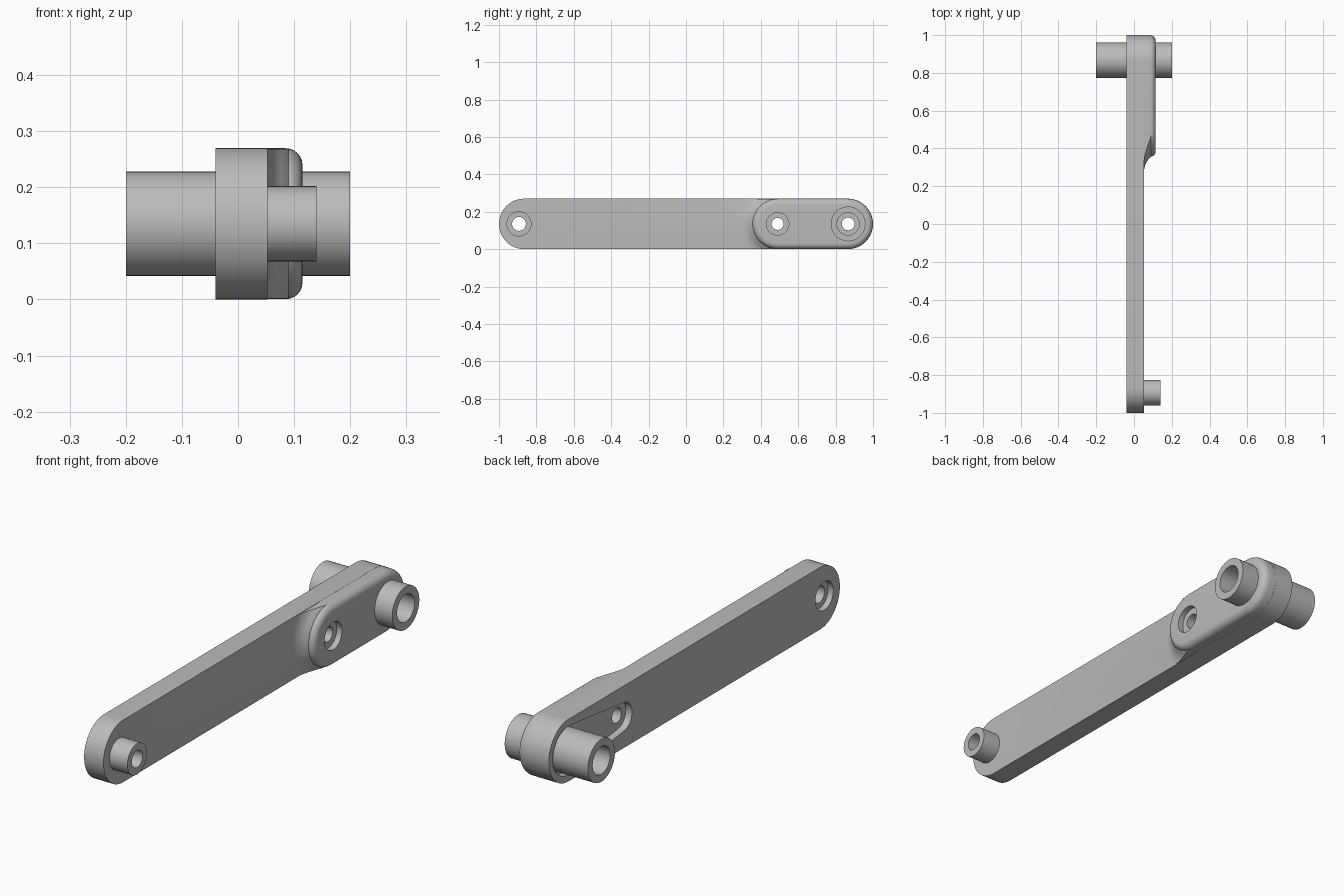
import bpy
import bmesh
from math import acos, cos, sin, pi

MID = 0.135              # height of the arm's centre line
FRONT, MIDDLE, BACK = -0.893, 0.49, 0.867   # y of the three holes

default = bpy.data.objects.get("Cube")
if default:
    bpy.data.objects.remove(default, do_unlink=True)

grey = bpy.data.materials.new("plain_grey")
grey.use_nodes = True
colour = (0.5, 0.5, 0.5, 1)
grey.diffuse_color = colour
grey.node_tree.nodes["Principled BSDF"].inputs["Base Color"].default_value = colour


def finish(bm, name):
    bmesh.ops.recalc_face_normals(bm, faces=bm.faces)
    mesh = bpy.data.meshes.new(name)
    bm.to_mesh(mesh)
    bm.free()
    mesh.materials.append(grey)
    ob = bpy.data.objects.new(name, mesh)
    bpy.context.collection.objects.link(ob)
    return ob


def plate(name, y0, r0, y1, r1, x0, x1, bevel=0.0, segs=28):
    """Flat link with rounded ends, spanning x0 to x1, with filleted rims."""
    a = acos((r0 - r1) / (y1 - y0))
    arcs = [(y1, r1, -a, a), (y0, r0, a, 2 * pi - a)]
    outline = []
    for y, r, start, end in arcs:
        for i in range(segs + 1):
            t = start + (end - start) * i / segs
            outline.append((y + r * cos(t), MID + r * sin(t)))
    bm = bmesh.new()
    lo = [bm.verts.new((x0, y, z)) for y, z in outline]
    hi = [bm.verts.new((x1, y, z)) for y, z in outline]
    caps = [bm.faces.new(lo), bm.faces.new(hi)]
    n = len(outline)
    for i in range(n):
        j = (i + 1) % n
        bm.faces.new((lo[i], lo[j], hi[j], hi[i]))
    if bevel:
        rims = [e for f in caps for e in f.edges]
        bmesh.ops.bevel(bm, geom=rims, offset=bevel, segments=6,
                        profile=0.5, affect='EDGES')
    return finish(bm, name)


def lathe(name, y, profile, tube=False, segs=48):
    """Turn (x, radius) pairs about an axis along x; a tube's profile loops."""
    bm = bmesh.new()
    rings = [[bm.verts.new((x, y + r * cos(2 * pi * i / segs),
                            MID + r * sin(2 * pi * i / segs)))
              for i in range(segs)] for x, r in profile]
    pairs = list(zip(rings, rings[1:]))
    if tube:
        pairs.append((rings[-1], rings[0]))
    else:
        bm.faces.new(rings[0])
        bm.faces.new(rings[-1])
    for a, b in pairs:
        for i in range(segs):
            j = (i + 1) % segs
            bm.faces.new((a[i], a[j], b[j], b[i]))
    return finish(bm, name)


def combine(ob, other, operation):
    mod = ob.modifiers.new("combine", 'BOOLEAN')
    mod.operation = operation
    mod.solver = 'EXACT'
    mod.object = other
    bpy.context.view_layer.objects.active = ob
    bpy.ops.object.modifier_apply(modifier=mod.name)
    bpy.data.objects.remove(other, do_unlink=True)


# Long arm
arm = plate("lever_arm", -0.865, MID, 0.865, MID, -0.04, 0.053, 0.035)

# Thicker back end, with a cove blending it into the arm
cove = lathe("cove", MIDDLE, [(0.02, 0.215), (0.053, 0.205), (0.058, 0.182),
                              (0.066, 0.163), (0.077, 0.147), (0.09, 0.135),
                              (0.098, 0.11)])
limit = plate("cove_limit", -0.4, 0.1335, 0.84, 0.1335, -0.02, 0.115, 0.03)
combine(cove, limit, 'INTERSECT')
combine(arm, cove, 'UNION')
thick = plate("thick_end", MIDDLE, 0.1345, 0.865, 0.1345, -0.01, 0.115)
bm = bmesh.new()
bm.from_mesh(thick.data)
rim = [e for e in bm.edges if all(v.co.x > 0.1 for v in e.verts)]
bmesh.ops.bevel(bm, geom=rim, offset=0.03, segments=6, profile=0.5, affect='EDGES')
bm.to_mesh(thick.data)
bm.free()
combine(arm, thick, 'UNION')

# Tapered pocket and the three stepped holes
combine(arm, plate("pocket", MIDDLE, 0.062, BACK, 0.105, -0.1, -0.01), 'DIFFERENCE')
bores = [
    (FRONT, [(-0.1, 0.062), (-0.015, 0.062), (-0.015, 0.037),
             (0.02, 0.037), (0.02, 0.05), (0.2, 0.05)]),
    (MIDDLE, [(-0.1, 0.032), (0.09, 0.032), (0.09, 0.06), (0.2, 0.06)]),
    (BACK, [(-0.2, 0.08), (0.2, 0.08)]),
]
for y, profile in bores:
    combine(arm, lathe("bore", y, profile), 'DIFFERENCE')

# Small front boss and long stepped pivot sleeve
boss = lathe("front_boss", FRONT, [(0.01, 0.067), (0.14, 0.067),
                                   (0.14, 0.037), (0.01, 0.037)], tube=True)
sleeve = lathe("pivot_sleeve", BACK, [
    (-0.2, 0.093), (0.2, 0.093), (0.2, 0.06), (0.1, 0.06), (0.1, 0.034),
    (-0.1, 0.034), (-0.1, 0.06), (-0.2, 0.06)], tube=True)

# Smooth shading with crisp rims
for ob in (arm, boss, sleeve):
    bpy.ops.object.select_all(action='DESELECT')
    ob.select_set(True)
    bpy.context.view_layer.objects.active = ob
    bpy.ops.object.shade_smooth_by_angle(angle=0.6)
